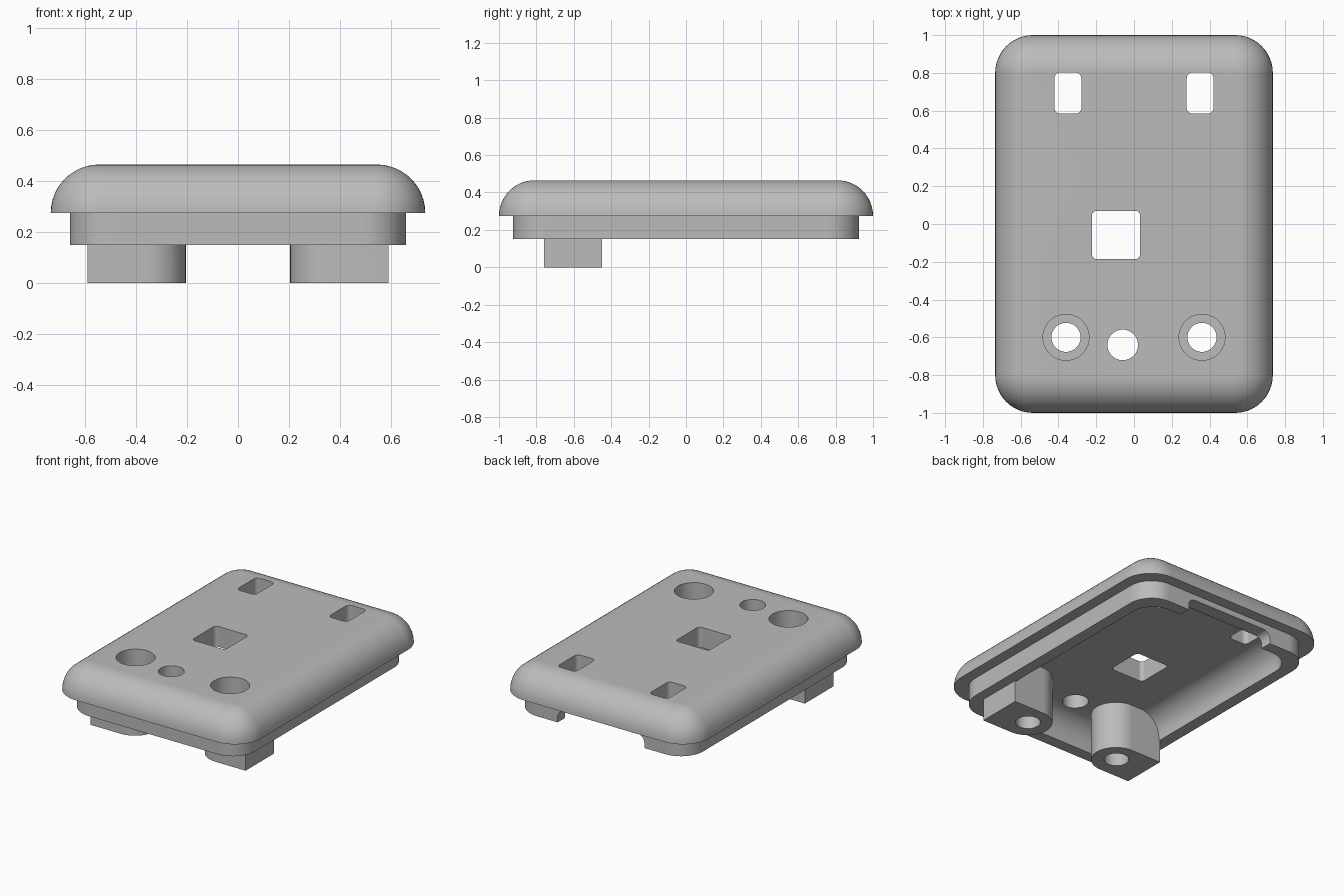
import bpy, bmesh
from math import sin, cos, pi

cube = bpy.data.objects.get("Cube")
if cube:
    bpy.data.objects.remove(cube, do_unlink=True)

grey = bpy.data.materials.new("plain_grey")
grey.use_nodes = True
COLOR = (0.5, 0.5, 0.5, 1)
grey.diffuse_color = COLOR
grey.node_tree.nodes["Principled BSDF"].inputs["Base Color"].default_value = COLOR


def rounded_rect(cx, cy, hx, hy, r, n=12):
    """Outline of a rectangle with rounded corners."""
    pts = []
    for k, (sx, sy) in enumerate([(1, 1), (-1, 1), (-1, -1), (1, -1)]):
        for i in range(n + 1):
            a = (k + i / n) * pi / 2
            pts.append((cx + sx * (hx - r) + r * cos(a), cy + sy * (hy - r) + r * sin(a)))
    return pts


def circle(cx, cy, r, n=48):
    return [(cx + r * cos(2 * pi * i / n), cy + r * sin(2 * pi * i / n)) for i in range(n)]


def stack(name, layers, along_y=False):
    """Closed solid skinned through (outline, level) layers."""
    bm = bmesh.new()
    rings = [[bm.verts.new((x, h, y) if along_y else (x, y, h)) for x, y in pts]
             for pts, h in layers]
    for a, b in zip(rings, rings[1:]):
        for i in range(len(a)):
            j = (i + 1) % len(a)
            bm.faces.new((a[i], a[j], b[j], b[i]))
    bm.faces.new(rings[0])
    bm.faces.new(rings[-1])
    bmesh.ops.recalc_face_normals(bm, faces=bm.faces)
    mesh = bpy.data.meshes.new(name)
    bm.to_mesh(mesh)
    bm.free()
    mesh.materials.append(grey)
    obj = bpy.data.objects.new(name, mesh)
    bpy.context.collection.objects.link(obj)
    return obj


def dome(hx, hy, corner, base, r, n=12):
    """Layers of a rounded slab whose upper edge has radius r."""
    layers = []
    for i in range(n + 1):
        a = i / n * pi / 2
        inset = r * (1 - cos(a))
        layers.append((rounded_rect(0, 0, hx - inset, hy - inset, corner - inset), base + r * sin(a)))
    return layers


def combine(target, tool, operation):
    mod = target.modifiers.new(operation.lower(), "BOOLEAN")
    mod.operation, mod.solver, mod.object = operation, "EXACT", tool
    bpy.context.view_layer.objects.active = target
    bpy.ops.object.modifier_apply(modifier=mod.name)
    bpy.data.objects.remove(tool, do_unlink=True)


# Domed cover with the stepped lip below it
lip = rounded_rect(0, 0, 0.66, 0.925, 0.17)
lid = stack("lid", [(lip, 0.15), (lip, 0.275)] + dome(0.735, 1.0, 0.2, 0.275, 0.19))

# Hollow underside
cavity = dome(0.58, 0.845, 0.16, 0.175, 0.15)
combine(lid, stack("cavity", [(cavity[0][0], 0.1)] + cavity), "DIFFERENCE")

# Opening in the back of the lip
notch = rounded_rect(0, 0.14, 0.33, 0.095, 0.05)
combine(lid, stack("notch", [(notch, 0.8), (notch, 1.0)], along_y=True), "DIFFERENCE")

# Screw posts, round on the inner side and square on the outer side
PX, PY, PR = 0.36, -0.605, 0.155
for s in (1, -1):
    arc = [(PX + PR * cos(a), PY + PR * sin(a)) for a in (pi / 2 + pi * i / 24 for i in range(25))]
    outline = [(s * x, y) for x, y in arc + [(0.59, PY - PR), (0.59, PY + PR)]]
    combine(lid, stack("post", [(outline, 0), (outline, 0.38)]), "UNION")

# Holes through the top: (outline, bottom level)
holes = [(rounded_rect(-0.095, -0.058, 0.127, 0.128, 0.025, 6), 0.2),
         (circle(-0.06, -0.64, 0.081), 0.2)]
for s in (1, -1):
    holes += [(rounded_rect(s * 0.35, 0.693, 0.071, 0.109, 0.03, 6), 0.26),
              (circle(s * PX, -0.6, 0.122), 0.1),
              (circle(s * PX, -0.6, 0.077), -0.1)]
for outline, bottom in holes:
    combine(lid, stack("hole", [(outline, bottom), (outline, 0.6)]), "DIFFERENCE")

# Smooth curves, crisp edges
bpy.ops.object.select_all(action="DESELECT")
lid.select_set(True)
bpy.context.view_layer.objects.active = lid
bpy.ops.object.shade_smooth_by_angle(angle=pi / 6)
weighted = lid.modifiers.new("weighted_normals", "WEIGHTED_NORMAL")
weighted.keep_sharp = True
